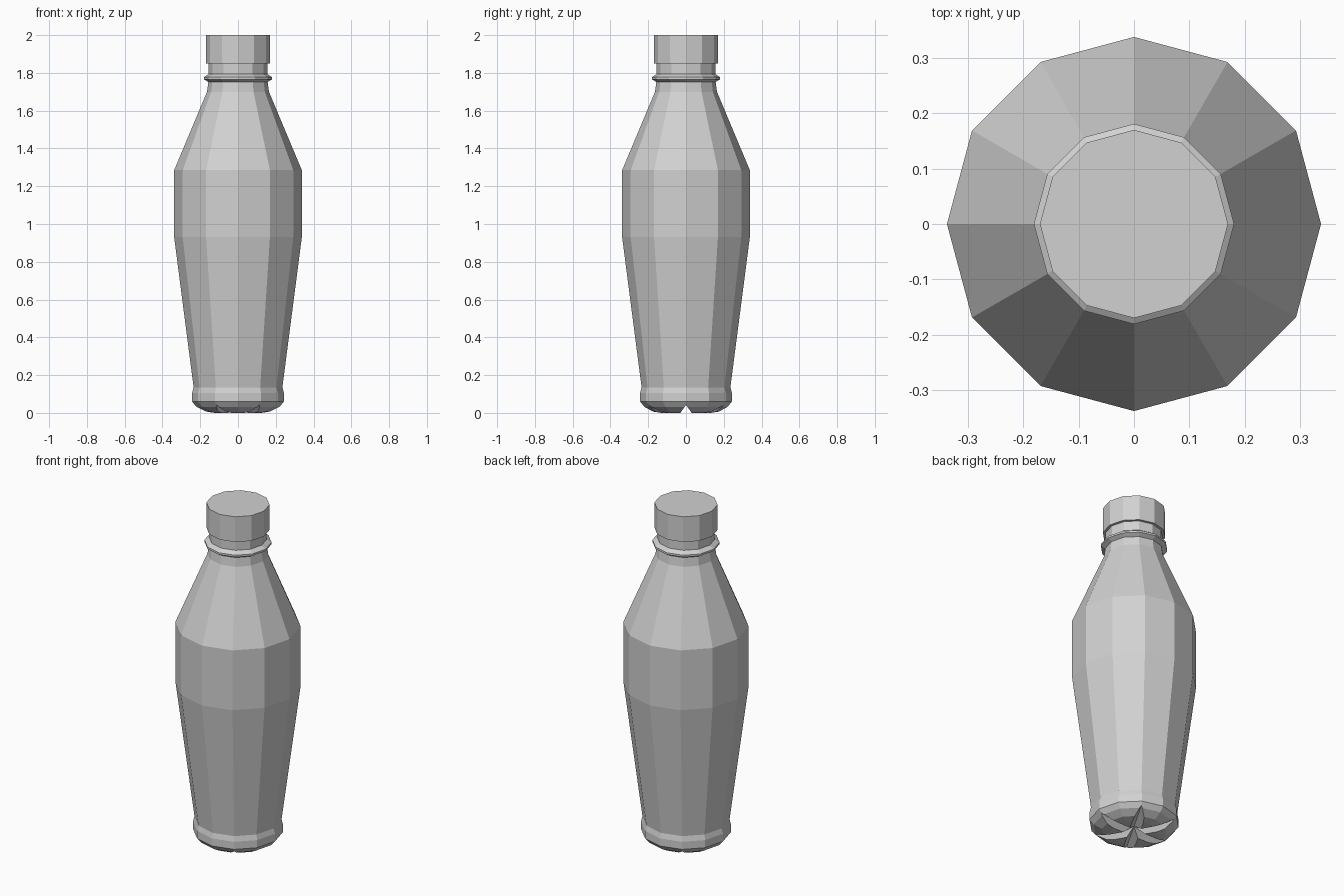
import bpy, bmesh, math
from mathutils import Matrix

SIDES = 12

default = bpy.data.objects.get("Cube")
if default:
    bpy.data.objects.remove(default)

grey = bpy.data.materials.new("plain grey")
grey.use_nodes = True
grey.diffuse_color = (0.64, 0.64, 0.64, 1)
grey.node_tree.nodes["Principled BSDF"].inputs["Base Color"].default_value = (0.64, 0.64, 0.64, 1)


def add_object(name, bm):
    bmesh.ops.recalc_face_normals(bm, faces=bm.faces)
    mesh = bpy.data.meshes.new(name)
    bm.to_mesh(mesh)
    bm.free()
    mesh.materials.append(grey)
    obj = bpy.data.objects.new(name, mesh)
    bpy.context.scene.collection.objects.link(obj)
    return obj


def lathe(name, profile):
    """Turn (radius, height) points into a closed faceted solid."""
    bm = bmesh.new()
    rings = []
    for r, z in profile:
        angles = [math.tau * i / SIDES for i in range(SIDES)]
        rings.append([bm.verts.new((r * math.cos(a), r * math.sin(a), z)) for a in angles])
    for low, high in zip(rings, rings[1:]):
        for i in range(SIDES):
            j = (i + 1) % SIDES
            bm.faces.new((low[i], low[j], high[j], high[i]))
    bm.faces.new(rings[0][::-1])
    bm.faces.new(rings[-1])
    return add_object(name, bm)


def groove_cutter(angle):
    """V-shaped bar running right across the base."""
    bm = bmesh.new()
    section = [(-0.045, -0.021), (0.045, -0.021), (0, 0.042)]
    ends = [[bm.verts.new((x, y, z)) for y, z in section] for x in (-0.4, 0.4)]
    for i in range(3):
        j = (i + 1) % 3
        bm.faces.new((ends[0][i], ends[0][j], ends[1][j], ends[1][i]))
    for end in ends:
        bm.faces.new(end)
    bm.transform(Matrix.Rotation(angle, 4, "Z"))
    cutter = add_object("groove_cutter", bm)
    cutter.hide_render = True
    return cutter


# Bottle: rounded foot, tapered body, shoulder, neck and collar
bottle = lathe("bottle_body", [
    (0.13, 0), (0.175, 0.007), (0.22, 0.032), (0.243, 0.06), (0.243, 0.105),
    (0.235, 0.135), (0.338, 0.93), (0.338, 1.285), (0.164, 1.70),
    (0.157, 1.752), (0.181, 1.766), (0.181, 1.777), (0.155, 1.794), (0.155, 1.87),
])

# Six radial grooves under the foot
cutters = [groove_cutter(math.radians(a)) for a in (0, 60, 120)]
for cutter in cutters:
    cut = bottle.modifiers.new("groove", "BOOLEAN")
    cut.operation = "DIFFERENCE"
    cut.solver = "EXACT"
    cut.object = cutter
graph = bpy.context.evaluated_depsgraph_get()
carved = bpy.data.meshes.new_from_object(bottle.evaluated_get(graph))
bottle.modifiers.clear()
bottle.data = carved
for cutter in cutters:
    bpy.data.objects.remove(cutter)

# Screw cap
lathe("cap", [(0.17, 1.85), (0.17, 2.0)])
